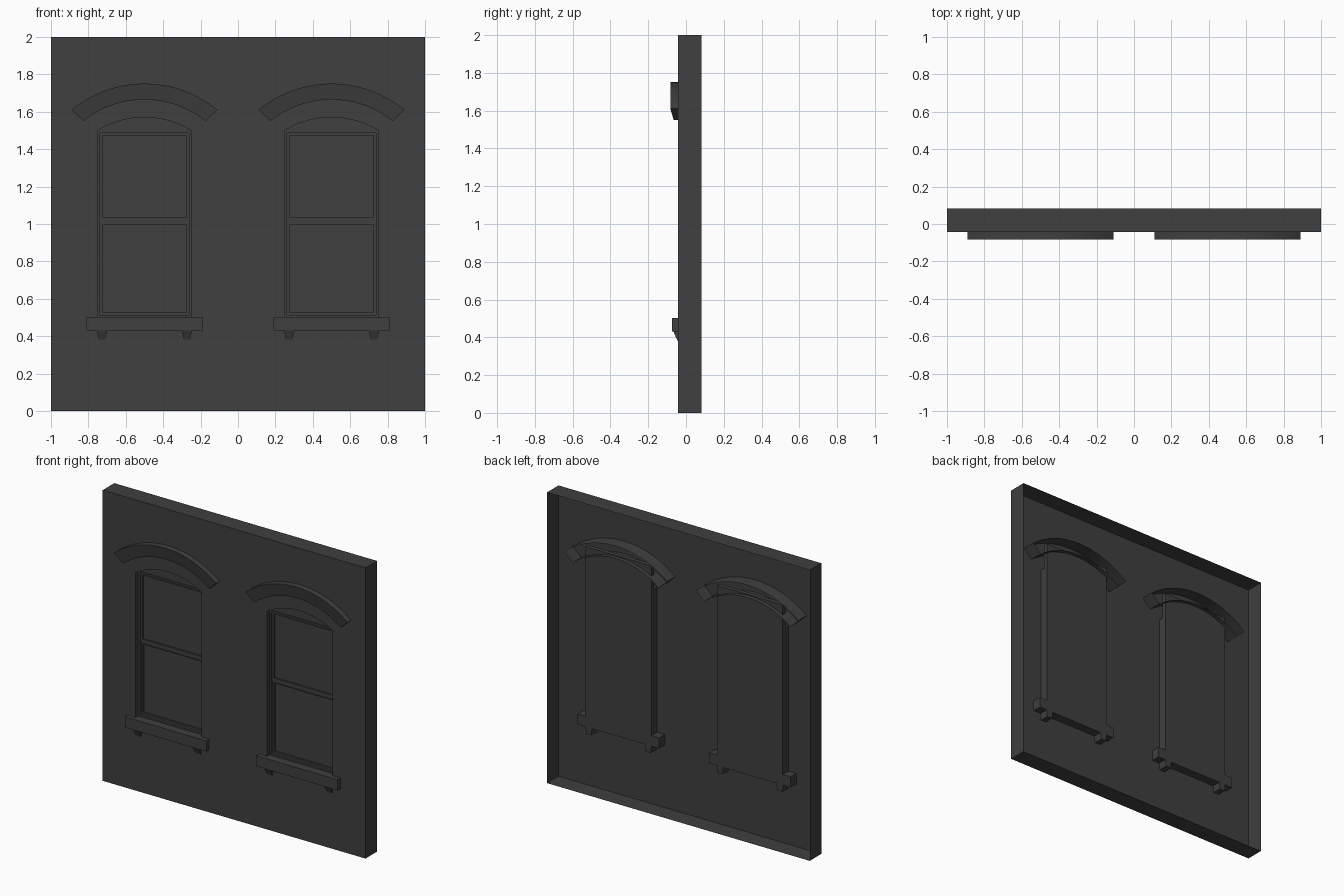
import bpy, bmesh, math

if "Cube" in bpy.data.objects:
    bpy.data.objects.remove(bpy.data.objects["Cube"])

FRONT, BACK, REVEAL = -0.042, 0.083, 0.02
dark = bpy.data.materials.new("dark_grey")
dark.diffuse_color = (0.05, 0.05, 0.05, 1)
dark.use_nodes = True
dark.node_tree.nodes["Principled BSDF"].inputs["Base Color"].default_value = dark.diffuse_color


def finish(name, bm, smooth=False):
    bmesh.ops.recalc_face_normals(bm, faces=bm.faces[:])
    me = bpy.data.meshes.new(name)
    bm.to_mesh(me)
    bm.free()
    me.materials.append(dark)
    ob = bpy.data.objects.new(name, me)
    bpy.context.collection.objects.link(ob)
    if smooth:
        bpy.context.view_layer.objects.active = ob
        ob.select_set(True)
        bpy.ops.object.shade_smooth_by_angle(angle=math.radians(30))
        ob.select_set(False)
    return ob


def box(name, x0, x1, y0, y1, z0, z1):
    bm = bmesh.new()
    bmesh.ops.create_cube(bm, size=1)
    for v in bm.verts:
        v.co = (x1 if v.co.x > 0 else x0, y1 if v.co.y > 0 else y0, z1 if v.co.z > 0 else z0)
    return finish(name, bm)


def arc(cx, cz, r, half, n=16):
    """Points on an arc from right to left, symmetric about vertical."""
    return [(cx + r * math.sin(half - 2 * half * i / n),
             cz + r * math.cos(half - 2 * half * i / n)) for i in range(n + 1)]


def ring_of(bm, pts, y):
    return [bm.verts.new((x, y, z)) for x, z in pts]


def bridge(bm, a, b):
    n = len(a)
    for i in range(n):
        bm.faces.new((a[i], a[(i + 1) % n], b[(i + 1) % n], b[i]))


def frame(name, cx, hx, z0, z1, w, y0, y1):
    """Rectangular ring of width w, from front y0 to back y1."""
    bm = bmesh.new()

    def rect(d, y):
        return ring_of(bm, [(cx - hx + d, z0 + d), (cx + hx - d, z0 + d),
                            (cx + hx - d, z1 - d), (cx - hx + d, z1 - d)], y)
    loops = [rect(0, y0), rect(w, y0), rect(w, y1), rect(0, y1)]
    for i in range(4):
        bridge(bm, loops[i], loops[(i + 1) % 4])
    return finish(name, bm)


# Wall: open-backed shell with two arched openings and their reveals
bm = bmesh.new()
edges = []
outlines = [([(-1, 0), (1, 0), (1, 2), (-1, 2)], BACK)]
for cx in (-0.5, 0.5):
    head = arc(cx, 1.089, 0.481, math.asin(0.25 / 0.481))
    outlines.append(([(cx - 0.25, 0.5), (cx + 0.25, 0.5)] + head, REVEAL))
rims = []
for pts, depth in outlines:
    loop = ring_of(bm, pts, FRONT)
    edges += [bm.edges.new((loop[i], loop[(i + 1) % len(loop)])) for i in range(len(loop))]
    rims.append((loop, pts, depth))
bmesh.ops.triangle_fill(bm, use_beauty=True, use_dissolve=False, edges=edges, normal=(0, -1, 0))
for loop, pts, depth in rims:
    bridge(bm, loop, ring_of(bm, pts, depth))
finish("wall", bm)

for side, cx in (("left", -0.5), ("right", 0.5)):
    # Arched hood: open-backed band with sloping face
    bm = bmesh.new()
    half = math.atan2(0.39, 0.47)
    outer = arc(cx, 1.14, 0.611, half)
    inner = arc(cx, 1.14, 0.525, half - 0.02)
    of, inn = ring_of(bm, outer, -0.083), ring_of(bm, inner, -0.065)
    ob_, ib = ring_of(bm, outer, 0.05), ring_of(bm, inner, 0.05)
    for i in range(len(outer) - 1):
        for a, b in ((of, inn), (ob_, of), (inn, ib)):
            bm.faces.new((a[i], a[i + 1], b[i + 1], b[i]))
    for k in (0, -1):
        bm.faces.new((of[k], inn[k], ib[k], ob_[k]))
    finish(side + "_hood", bm, True)

    # Infill panel behind the arch
    box(side + "_arch_infill", cx - 0.25, cx + 0.25, -0.01, REVEAL, 1.5, 1.67)

    # Sash window: frames, meeting rail and panes
    frame(side + "_window_frame", cx, 0.25, 0.5, 1.5, 0.013, -0.015, REVEAL)
    frame(side + "_upper_sash", cx, 0.237, 1.005, 1.487, 0.013, -0.005, REVEAL)
    frame(side + "_lower_sash", cx, 0.237, 0.513, 1.008, 0.013, 0.003, REVEAL)
    box(side + "_meeting_rail", cx - 0.237, cx + 0.237, -0.005, REVEAL, 1.008, 1.035)
    box(side + "_upper_pane", cx - 0.237, cx + 0.237, 0.006, REVEAL, 1.02, 1.487)
    box(side + "_lower_pane", cx - 0.237, cx + 0.237, 0.014, REVEAL, 0.513, 1.02)

    # Sill and its tapered brackets
    box(side + "_sill", cx - 0.31, cx + 0.31, -0.073, REVEAL, 0.43, 0.503)
    for s in (-1, 1):
        br = box(side + "_bracket", cx + s * 0.227 - 0.025, cx + s * 0.227 + 0.025,
                 -0.066, REVEAL, 0.383, 0.43)
        for v in br.data.vertices:
            if v.co.z < 0.4:
                v.co.x += 0.005 if v.co.x < cx + s * 0.227 else -0.005
                if v.co.y < 0:
                    v.co.y = -0.046
